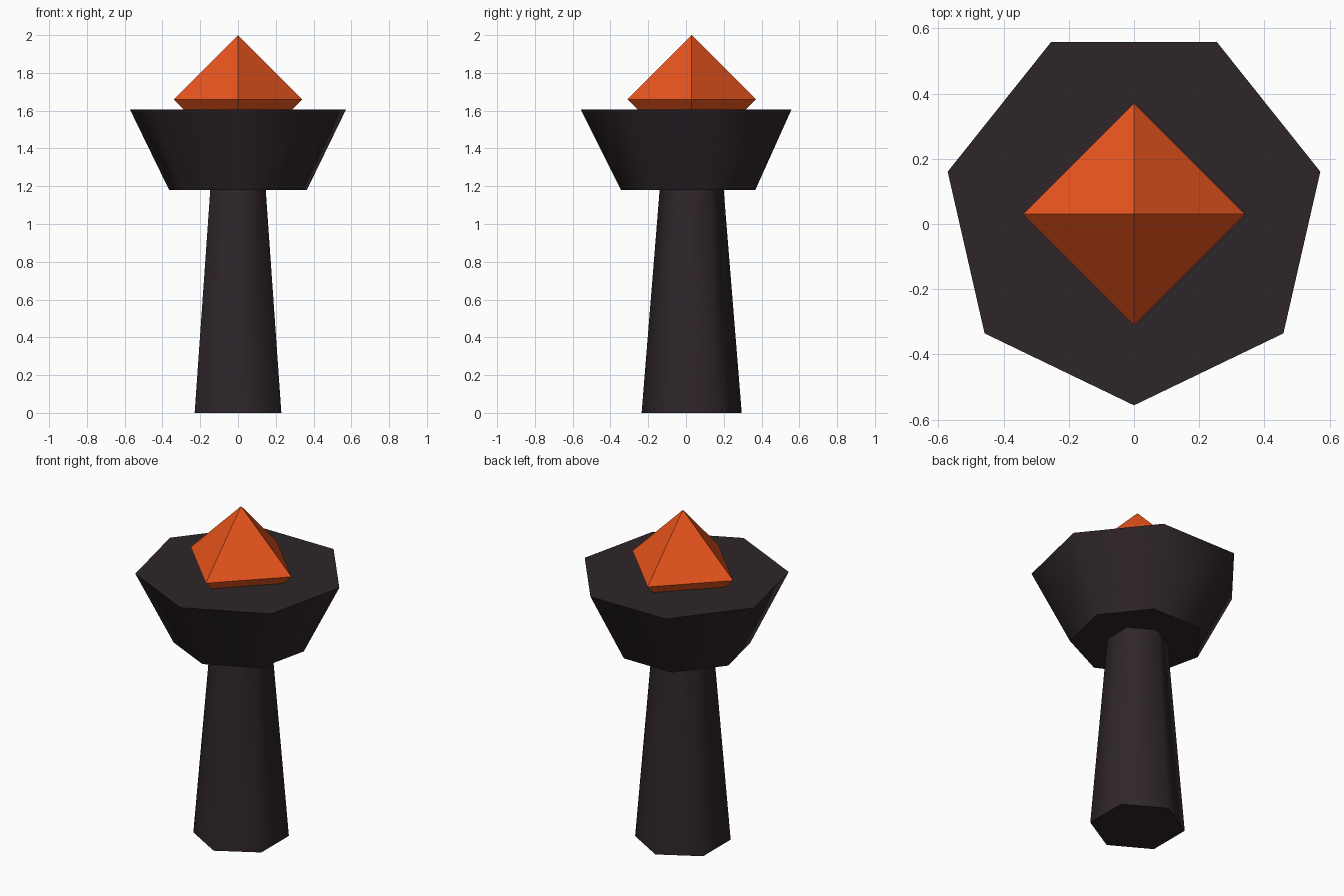
import bpy, bmesh
from math import sin, cos, tau, radians

if "Cube" in bpy.data.objects:
    bpy.data.objects.remove(bpy.data.objects["Cube"])

CY = 0.03  # shared axis of all parts


def material(name, color):
    m = bpy.data.materials.new(name)
    m.diffuse_color = (*color, 1)
    m.use_nodes = True
    m.node_tree.nodes["Principled BSDF"].inputs["Base Color"].default_value = m.diffuse_color
    return m


def lathe(name, sides, profile, mat, smooth=None):
    """Stack of polygon rings (radius, z); radius 0 makes a point. A corner faces -y."""
    bm = bmesh.new()
    rings = []
    for r, z in profile:
        n = sides if r else 1
        rings.append([bm.verts.new((r * sin(tau * i / sides), CY - r * cos(tau * i / sides), z))
                      for i in range(n)])
    for a, b in zip(rings, rings[1:]):
        for i in range(sides):
            j = (i + 1) % sides
            quad = [a[i % len(a)], a[j % len(a)], b[j % len(b)], b[i % len(b)]]
            bm.faces.new(list(dict.fromkeys(quad)))
    for ring in (rings[0], rings[-1]):
        if len(ring) > 1:
            bm.faces.new(ring)
    bmesh.ops.recalc_face_normals(bm, faces=bm.faces)
    mesh = bpy.data.meshes.new(name)
    bm.to_mesh(mesh)
    bm.free()
    mesh.materials.append(mat)
    obj = bpy.data.objects.new(name, mesh)
    bpy.context.collection.objects.link(obj)
    if smooth:
        bpy.ops.object.select_all(action='DESELECT')
        obj.select_set(True)
        bpy.context.view_layer.objects.active = obj
        bpy.ops.object.shade_smooth_by_angle(angle=radians(smooth))
    return obj


iron = material("dark_iron", (0.028, 0.019, 0.023))
ember = material("ember", (0.82, 0.09, 0.012))

# Six-sided tapering post
lathe("post", 6, [(0.265, 0), (0.168, 1.2)], iron, smooth=62)
# Seven-sided flaring bowl
lathe("bowl", 7, [(0.374, 1.18), (0.586, 1.605)], iron, smooth=62)
# Octahedral flame half sunk in the bowl
lathe("flame", 4, [(0, 1.32), (0.34, 1.66), (0, 2.0)], ember)
